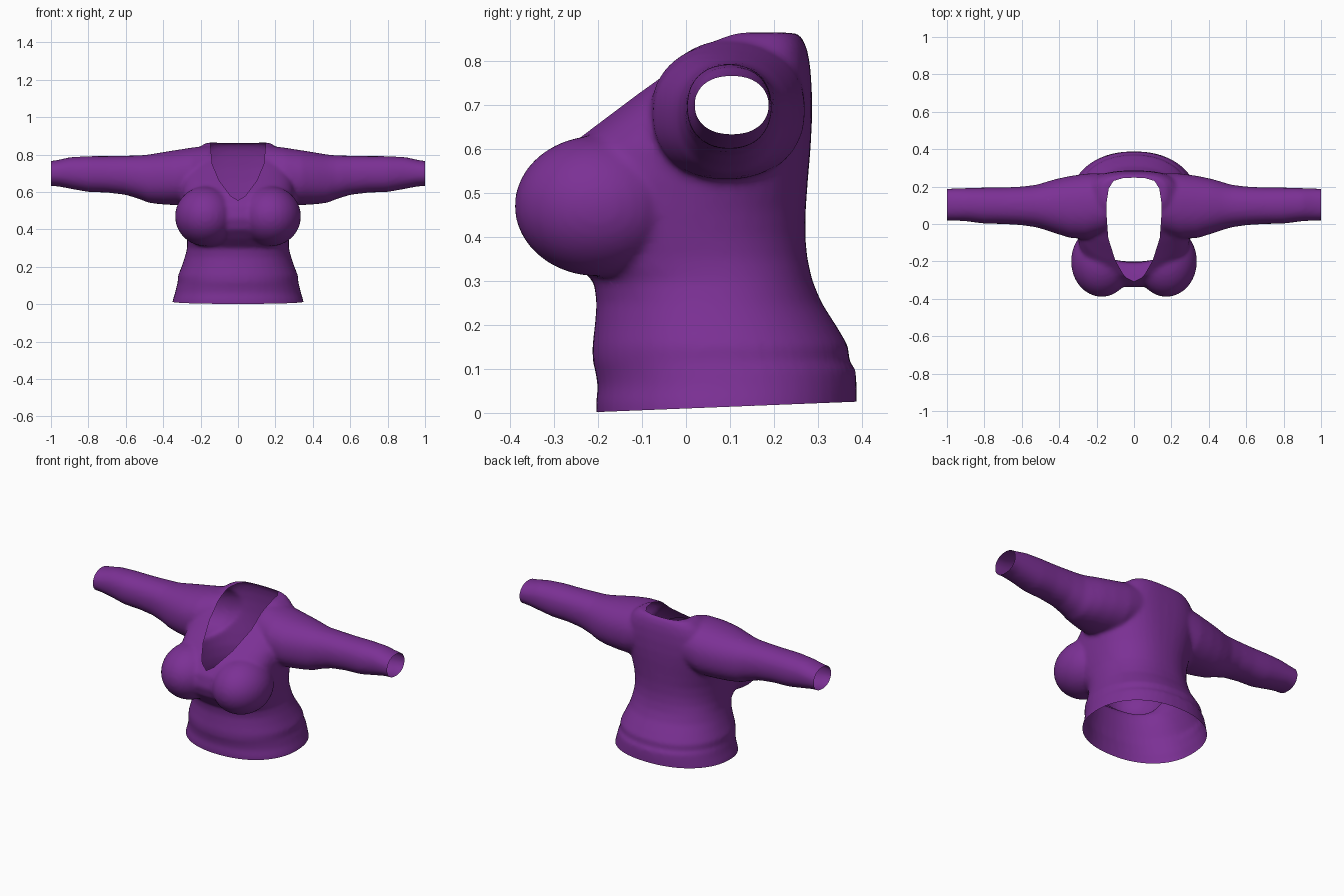
import bpy, bmesh, math
from mathutils import Vector

cube = bpy.data.objects.get("Cube")
if cube:
    bpy.data.objects.remove(cube, do_unlink=True)

purple = bpy.data.materials.new("purple knit")
purple.use_nodes = True
purple.diffuse_color = (0.2, 0.03, 0.3, 1)
purple.node_tree.nodes["Principled BSDF"].inputs["Base Color"].default_value = (0.2, 0.03, 0.3, 1)

SIDES = 48


def superellipse(a, power):
    c, s = math.cos(a), math.sin(a)
    return (math.copysign(abs(c) ** (2 / power), c), math.copysign(abs(s) ** (2 / power), s))


def loft(bm, rings):
    """Closed skin through rings of points."""
    loops = [[bm.verts.new(p) for p in ring] for ring in rings]
    for a, b in zip(loops, loops[1:]):
        for i in range(SIDES):
            j = (i + 1) % SIDES
            bm.faces.new((a[i], a[j], b[j], b[i]))
    bm.faces.new(loops[0][::-1])
    bm.faces.new(loops[-1])


def ring_points(power, place):
    return [Vector(place(*superellipse(2 * math.pi * i / SIDES, power))) for i in range(SIDES)]


bm = bmesh.new()

# Torso: height, half width, front y, back y, squareness
torso = [
    (-0.05, 0.36, -0.20, 0.39, 2.2), (0.02, 0.35, -0.205, 0.388, 2.2),
    (0.06, 0.337, -0.20, 0.388, 2.2), (0.10, 0.328, -0.207, 0.385, 2.2),
    (0.115, 0.322, -0.212, 0.37, 2.2), (0.15, 0.322, -0.213, 0.37, 2.2),
    (0.20, 0.302, -0.207, 0.34, 2.2), (0.25, 0.285, -0.203, 0.308, 2.2),
    (0.30, 0.272, -0.21, 0.287, 2.3), (0.35, 0.272, -0.27, 0.276, 2.3),
    (0.40, 0.28, -0.32, 0.271, 2.3), (0.46, 0.29, -0.34, 0.272, 2.3),
    (0.53, 0.30, -0.325, 0.277, 2.4), (0.60, 0.305, -0.275, 0.283, 2.5),
    (0.66, 0.305, -0.20, 0.286, 2.6), (0.73, 0.29, -0.11, 0.286, 2.7),
    (0.79, 0.255, -0.03, 0.282, 2.8), (0.83, 0.22, 0.025, 0.274, 2.9),
    (0.855, 0.185, 0.07, 0.262, 3.0), (0.864, 0.165, 0.10, 0.25, 3.0),
]
loft(bm, [ring_points(n, lambda c, s: (w * c, (f + b) / 2 + (b - f) / 2 * s, z))
          for z, w, f, b, n in torso])

# Sleeves: x, front y, back y, bottom z, top z
sleeve = [
    (0.15, -0.05, 0.27, 0.56, 0.85), (0.25, -0.08, 0.27, 0.53, 0.837),
    (0.34, -0.075, 0.257, 0.53, 0.823), (0.42, -0.05, 0.24, 0.535, 0.81),
    (0.48, -0.03, 0.222, 0.543, 0.80), (0.52, -0.018, 0.21, 0.56, 0.796),
    (0.60, -0.006, 0.20, 0.585, 0.794), (0.70, 0.0, 0.195, 0.597, 0.792),
    (0.80, 0.002, 0.195, 0.60, 0.792), (0.90, 0.015, 0.192, 0.618, 0.786),
    (0.96, 0.018, 0.19, 0.63, 0.772), (1.04, 0.02, 0.187, 0.634, 0.76),
]
for side in (-1, 1):
    loft(bm, [ring_points(2.2, lambda c, s: (side * x, (f + b) / 2 + (b - f) / 2 * c,
                                             (lo + hi) / 2 + (hi - lo) / 2 * s))
              for x, f, b, lo, hi in sleeve])
    # Bust
    ball = bmesh.ops.create_uvsphere(bm, u_segments=32, v_segments=20, radius=1)["verts"]
    for v in ball:
        v.co = (side * 0.173 + v.co.x * 0.164, -0.2 + v.co.y * 0.19, 0.47 + v.co.z * 0.16)

bmesh.ops.recalc_face_normals(bm, faces=bm.faces)
mesh = bpy.data.meshes.new("sweater")
bm.to_mesh(mesh)
bm.free()
sweater = bpy.data.objects.new("sweater", mesh)
bpy.context.collection.objects.link(sweater)

# Fuse the parts into one soft skin
fuse = sweater.modifiers.new("fuse", "REMESH")
fuse.mode = "VOXEL"
fuse.voxel_size = 0.011
soften = sweater.modifiers.new("soften", "SMOOTH")
soften.factor = 0.5
soften.iterations = 8
fused = bpy.data.meshes.new_from_object(
    sweater.evaluated_get(bpy.context.evaluated_depsgraph_get()))
sweater.modifiers.clear()
sweater.data = fused

bm = bmesh.new()
bm.from_mesh(fused)


def cut(point, normal, clear):
    bmesh.ops.bisect_plane(bm, geom=bm.verts[:] + bm.edges[:] + bm.faces[:], dist=1e-5,
                           plane_co=point, plane_no=normal, clear_outer=clear)


# Open the cuffs and the hem
for side in (-1, 1):
    cut((side, 0, 0), (side, 0, 0), True)
cut((0, -0.2, 0.002), (0, 0.04, -1), True)

# Neck opening: V at the front, rounded at the back
planes = []
v_line = [(0, 0.555), (0.04, 0.58), (0.1, 0.66), (0.138, 0.75), (0.152, 0.9)]
back_line = [(0.152, 0.08), (0.135, 0.19), (0.11, 0.23), (0.06, 0.245), (0, 0.248)]
for side in (-1, 1):
    for (x1, z1), (x2, z2) in zip(v_line, v_line[1:]):
        planes.append((Vector((side * x1, 0, z1)), Vector((side * (z2 - z1), 0, x1 - x2))))
    for (x1, y1), (x2, y2) in zip(back_line, back_line[1:]):
        planes.append((Vector((side * x1, y1, 0)), Vector((side * (y2 - y1), x1 - x2, 0))))
for point, normal in planes:
    cut(point, normal, False)
hole = [f for f in bm.faces
        if all((f.calc_center_median() - p).dot(n) < 0 for p, n in planes)]
bmesh.ops.delete(bm, geom=hole, context="FACES")
bmesh.ops.remove_doubles(bm, verts=bm.verts, dist=0.0008)

for f in bm.faces:
    f.smooth = True
    f.material_index = 0
bm.to_mesh(fused)
bm.free()
fused.materials.clear()
fused.materials.append(purple)
